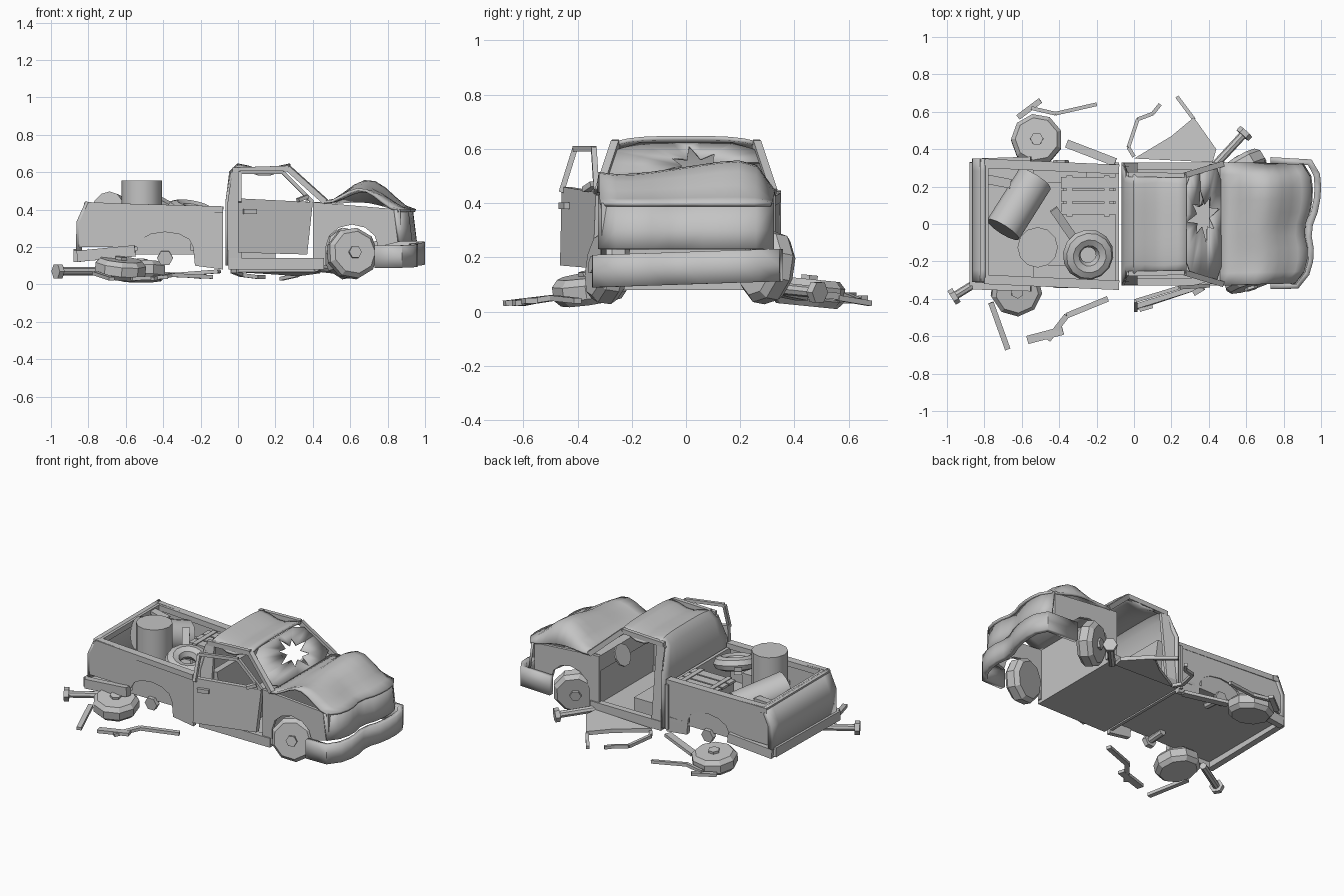
import bpy, math
from mathutils import Vector

cube = bpy.data.objects.get("Cube")
if cube:
    bpy.data.objects.remove(cube, do_unlink=True)

# Main levels and widths of the body
HALF, WAIST, ROOF, SILL, BED_FLOOR = .33, .44, .64, .1, .18
BED_REAR, BED_FRONT, DOOR_HINGE, COWL = -.85, -.08, .4, .46
UP = Vector((0, 0, 1))
SIDES = (("right", -1), ("left", 1))

grey = (.55, .55, .55, 1)
material = bpy.data.materials.new("plain grey")
material.use_nodes = True
material.diffuse_color = grey
material.node_tree.nodes["Principled BSDF"].inputs["Base Color"].default_value = grey


def make(name, verts, faces, smooth=False, thick=0):
    mesh = bpy.data.meshes.new(name)
    mesh.from_pydata([tuple(v) for v in verts], [], faces)
    mesh.materials.append(material)
    part = bpy.data.objects.new(name, mesh)
    bpy.context.collection.objects.link(part)
    if smooth:
        mesh.shade_smooth()
        mesh.set_sharp_from_angle(angle=math.radians(40))
    if thick:
        solidify = part.modifiers.new("thickness", "SOLIDIFY")
        solidify.thickness = thick
        solidify.offset = 0


def prism(name, low, high):
    """Join two matching outlines into a closed solid."""
    n = len(low)
    faces = [tuple(reversed(range(n))), tuple(range(n, n + n))]
    faces += [(i, (i + 1) % n, (i + 1) % n + n, i + n) for i in range(n)]
    make(name, list(low) + list(high), faces)


def beam(name, start, end, width=.03, height=.02):
    """Box running from start to end."""
    start, end = Vector(start), Vector(end)
    turn = (end - start).to_track_quat("X", "Z")
    corners = ((-1, -1), (1, -1), (1, 1), (-1, 1))
    ring = [turn @ Vector((0, side * width / 2, rise * height / 2)) for side, rise in corners]
    prism(name, [start + v for v in ring], [end + v for v in ring])


def box(name, rear, front, y, width, bottom, top):
    level = (bottom + top) / 2
    beam(name, (rear, y, level), (front, y, level), width, top - bottom)


def chain(name, points, width=.03, height=.02):
    for start, end in zip(points, points[1:]):
        beam(name, start, end, width, height)


def panel(name, outline, y, slope=0, thick=.02):
    """Upright side panel, leaning inward above the waist."""
    side = math.copysign(1, y)
    skin = [Vector((x, y + slope * x - side * max(0, z - WAIST) / 3, z)) for x, z in outline]
    prism(name, skin, [v - Vector((0, side * thick, 0)) for v in skin])


def arch(x, z, radius, height):
    """Wheel arch points from rear to front."""
    turns = [math.pi * k / 6 for k in range(7)]
    return [(x - radius * math.cos(a), z + height * math.sin(a)) for a in turns]


def lathe(name, profile, count, place, axis, smooth=False, caps=True):
    """Turn a (radius, height) profile around an axis."""
    turn = Vector(axis).to_track_quat("Z", "Y")
    angles = [k * math.tau / count for k in range(count)]
    verts = [Vector(place) + turn @ Vector((r * math.cos(a), r * math.sin(a), h)) for r, h in profile for a in angles]
    faces = [(i + k, i + (k + 1) % count, i + count + (k + 1) % count, i + count + k)
             for i in range(0, len(verts) - count, count) for k in range(count)]
    if caps:
        faces += [tuple(reversed(range(count))), tuple(range(len(verts) - count, len(verts)))]
    make(name, verts, faces, smooth)


def rod(name, radius, start, end, count=8, smooth=False):
    axis = Vector(end) - Vector(start)
    lathe(name, [(radius, 0), (radius, axis.length)], count, start, axis, smooth)


def sheet(name, rows, thick=.015):
    m = len(rows[0])
    faces = [(i * m + j, i * m + m + j, i * m + m + j + 1, i * m + j + 1)
             for i in range(len(rows) - 1) for j in range(m - 1)]
    make(name, [v for row in rows for v in row], faces, True, thick)


def wheel(name, place, axis):
    tread = [(.115, -.05), (.138, -.025), (.138, .025), (.115, .05)]
    lathe(name, tread, 9, place, axis)
    rod(name + "_hub", .035, place, Vector(place) + Vector(axis).normalized() * .065, 6)


def stub(name, head, end):
    """Axle stub with a hexagonal head."""
    head, end = Vector(head), Vector(end)
    rod(name + "_shaft", .022, head, end)
    rod(name + "_head", .043, head, head + (end - head).normalized() * .03, 6)


def screen(u, v):
    """Point on the sloping windscreen plane, u across and v upward."""
    return Vector((.37 - v / 10, u * (.29 - .03 * v), .53 + .09 * v))


def nose(v):
    """Dented front outline, from right (-1) to left (1)."""
    return .94 + .02 * v - .06 * v ** 6 - .03 * math.exp(-(4 * v + .4) ** 2)


def hump(v):
    """Height of the hood crease, dropping off at the left edge."""
    return (.11 + .05 * v) * (1 - .85 * max(0, v) ** 6) + .03 * max(0, -v) ** 4


across = [k / 5 - 1 for k in range(11)]

# Cab: rear wall and dented roof in one sheet
profile = [(-.06, z) for z in (SILL, .3, WAIST)] + [(-.04, .6)]
profile += [(.28 * t, ROOF - .035 * math.sin(math.pi * t) ** 2) for t in (0, .2, .4, .6, .8, 1)]
sheet("cab_shell", [[(x, v * (HALF - max(0, z - WAIST) / 3), z - (.02 * v ** 4 if z >= .6 else 0))
                     for v in across] for x, z in profile])
box("cab_floor", -.05, COWL, 0, 2 * HALF, SILL - .02, SILL)
for tag, s in SIDES:
    pillar = [(-.06, SILL), (.02, SILL), (.02, .61), (-.04, .6), (-.06, WAIST)]
    panel(f"{tag}_cab_pillar", pillar, s * HALF)
    box(f"{tag}_sill", -.05, COWL, s * (HALF - .02), .04, SILL - .02, SILL + .04)
    beam(f"{tag}_roof_rail", (-.03, s * .265, .61), screen(s, 1), .025, .03)
    beam(f"{tag}_windscreen_pillar", screen(s, 1), screen(s, -1), .03, .03)

# Windscreen with a large jagged hole
outer, inner, count = [], [], 16
for k in range(count):
    a = (k + .5) * math.tau / count
    c, s = math.cos(a), math.sin(a)
    reach, edge = (.9, .4, .7, .35)[k % 4], max(abs(c), abs(s))
    outer.append(screen(c / edge, s / edge))
    inner.append(screen(c * reach * .6 + .15, s * reach))
sheet("broken_windscreen", [outer + outer[:1], inner + inner[:1]], .008)

# Cab interior
box("seat_base", 0, .2, 0, .5, SILL, .2)
beam("seat_back", (.03, 0, .2), (0, 0, .42), .5, .05)
box("dashboard", DOOR_HINGE, COWL, 0, .6, .34, WAIST)
box("firewall", COWL - .02, COWL, 0, .6, SILL, WAIST)
rod("steering_wheel", .07, (.35, .16, .4), (.34, .16, .405), 10)

# Right door hanging ajar
panel("right_door", [(0, .17), (.37, .16), (DOOR_HINGE, WAIST), (0, .46)], -.465, HALF, .03)
chain("right_door_frame", [(.01, -.46, WAIST), (.01, -.41, .6), (.24, -.34, .6), (DOOR_HINGE, -HALF, WAIST)], .02)
beam("right_door_handle", (.03, -.46, .39), (.1, -.44, .39), .02, .025)
beam("right_mirror_arm", (.37, -.34, .47), (.32, -.37, .45))

# Left door lying on the ground
lying = [Vector((x, y, .1 - y / 10)) for x, y in ((0, .35), (.42, HALF), (WAIST, .4), (.32, .57), (.2, .47))]
prism("left_door", lying, [v + UP * .025 for v in lying])
chain("left_door_frame", [(0, .36, .07), (-.03, .41, .07), (.02, .56, .05), (.1, .59, .04), (.14, .64, .04)], .02)
beam("left_door_post", (.32, .56, .05), (.23, .68, .03), .02)

# Front fenders, nose, crumpled hood and bumper
fender = [(DOOR_HINGE, SILL), (.47, SILL)] + arch(.61, .2, .14, .12)
fender += [(.87, .23), (.87, .4), (DOOR_HINGE, WAIST)]
for tag, s in SIDES:
    panel(f"{tag}_fender", fender, s * HALF, -.02 * s)
sheet("nose_panel", [[(nose(v) - (z - .23) / 8, v * .32, z) for v in across] for z in (.23, .3, .4)])
rows = []
for k in range(10):
    t = k / 9
    bulge = math.sin(math.pi * t) ** 2
    rows.append([(COWL + t * (nose(v) - COWL), v * (HALF - .015 * t),
                  WAIST - .045 * t + bulge * hump(v)) for v in across])
sheet("crumpled_hood", rows)
rail = [(.73, -HALF)] + [(nose(v) + .025 + .015 * v, v * HALF) for v in across] + [(.73, .34)]
sheet("front_bumper", [[(x, y, z + y / 30) for x, y in rail] for z in (.22, .16, SILL)], .035)

# Cargo bed, slightly twisted against the cab
TWIST = -.04
wall = [(BED_REAR, .2)] + arch(-.39, .2, .15, .08)
wall += [(-.23, SILL), (BED_FRONT, SILL - .02), (BED_FRONT, .41), (-.8, WAIST), (BED_REAR, HALF)]
for tag, s in SIDES:
    base = s * HALF - .018
    panel(f"{tag}_bed_wall", wall, base, TWIST, .03)
    beam(f"{tag}_bed_rim", (-.8, base - .8 * TWIST - s * .02, .42), (BED_FRONT, base - s * .02, .4), .05, .035)
    box(f"{tag}_wheel_housing", -.54, -.25, s * .27, .1, BED_FLOOR, .3)
    stub(f"{tag}_rear_stub", (-.39, s * .34, .14), (-.39, s * .2, .15))
    beam(f"{tag}_rear_bumper_end", (-.86, s * HALF, .15), (-.55, s * .34, .18), .04, .06)
tail = [(BED_REAR, BED_FLOOR), (BED_REAR, HALF), (-.8, WAIST)]
sheet("tailgate", [[(x, v * HALF + .02, z) for v in across] for x, z in tail], .03)
beam("tailgate_rim", (-.8, -.31, .42), (-.8, .35, .42), .045, .035)
beam("rear_bumper", (-.86, -HALF, .15), (-.86, HALF, .16), .04, .06)
box("bed_front_wall", BED_FRONT - .02, BED_FRONT, 0, 2 * HALF, SILL, .39)
box("bed_floor", BED_REAR, BED_FRONT, 0, .64, BED_FLOOR - .02, BED_FLOOR)

# Wheels and axle stubs
wheel("right_front_wheel", (.61, -.29, .165), (.3, -1, .15))
wheel("left_front_wheel", (.58, .3, .165), (-.6, 1, -.2))
wheel("right_rear_wheel", (-.63, -.355, .085), (.1, -.15, 1))
wheel("left_rear_wheel", (-.52, .45, .07), (0, .1, 1))
stub("rear_axle", (-.975, -.395, .07), (-.74, -.25, .07))
stub("front_axle", (.6, .495, .07), (.42, .3, .09))

# Cargo
rod("standing_barrel", .108, (-.515, -.125, BED_FLOOR), (-.515, -.125, .555), 12, True)
rod("fallen_barrel", .1, (-.7, -.03, .4), (-.53, .24, .32), 12, True)
ring = [(.09 + .048 * math.cos(k * math.tau / 8), .042 * math.sin(k * math.tau / 8)) for k in range(9)]
lathe("spare_tyre", ring, 14, (-.245, -.165, .39), (.2, -.2, 1), True, False)
box("crate", -.38, -.11, .15, .2, BED_FLOOR, .38)
for k in (-1, 0, 1):
    box("crate_slat", -.39, -.1, .15 + k * .07, .06, .38, .395)
for x in (-.36, -.16):
    box("crate_batten", x, x + .03, .15, .22, BED_FLOOR, .4)
beam("leaning_plank", (-.43, .08, .46), (-.32, -.08, .4), .045)
beam("loose_board", (-.79, .24, .42), (-.66, .215, .41), .05)

# Scattered trim on the ground
chain("short_rail", [(-.765, -.42, .06), (-.675, -.67, .03)])
chain("flat_plate", [(-.57, -.62, .03), (-.38, -.57, .04)], .045)
chain("bent_trim", [(-.46, -.62, .03), (-.36, -.49, .05), (-.14, -.4, .04)])
chain("corner_trim", [(-.62, .57, .04), (-.5, .66, .05)])
chain("thin_trim", [(-.55, .62, .06), (-.42, .59, .06), (-.2, .64, .04)], .02)
chain("wide_trim", [(-.36, .43, .05), (-.1, HALF, .07)], .045)
